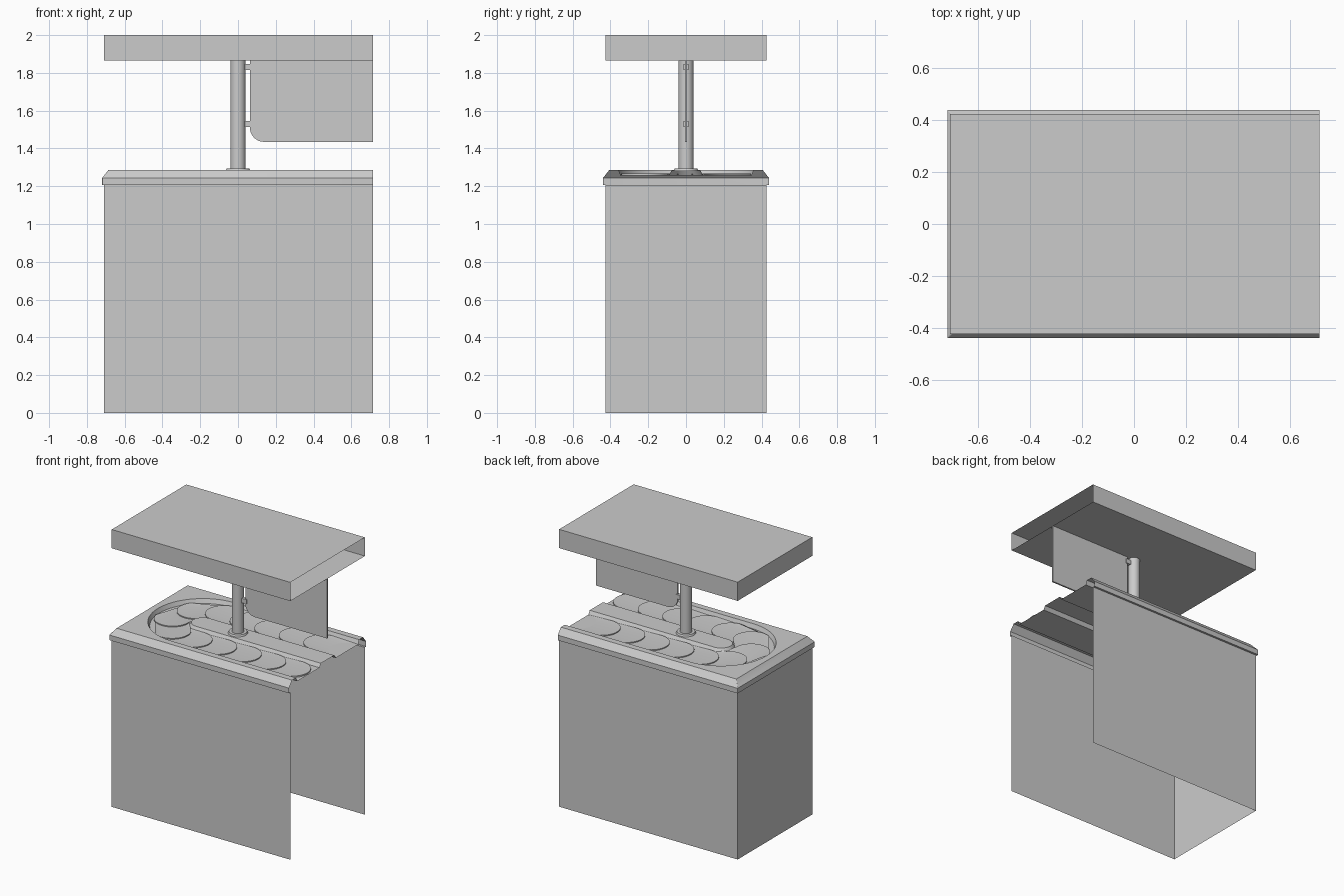
import bpy, bmesh
from math import pi, sin, cos, radians
from mathutils import Vector, Matrix

if "Cube" in bpy.data.objects:
    bpy.data.objects.remove(bpy.data.objects["Cube"])

XR = 0.715  # open right end of the whole unit


def finish(name, bm, smooth=True):
    bmesh.ops.remove_doubles(bm, verts=bm.verts, dist=0.0004)
    bmesh.ops.recalc_face_normals(bm, faces=bm.faces)
    me = bpy.data.meshes.new(name)
    bm.to_mesh(me)
    bm.free()
    ob = bpy.data.objects.new(name, me)
    bpy.context.collection.objects.link(ob)
    if smooth:
        bpy.ops.object.select_all(action='DESELECT')
        ob.select_set(True)
        bpy.context.view_layer.objects.active = ob
        bpy.ops.object.shade_smooth_by_angle(angle=radians(30))
    return ob


def u_loop(hw, left, r, z, n=16):
    """U-shaped outline, open to the right, with rounded left corners."""
    pts = [(XR, hw, z)]
    for sy, a0 in ((1, pi / 2), (-1, pi)):
        for i in range(n + 1):
            a = a0 + pi / 2 * i / n
            pts.append((left + r + r * cos(a), sy * (hw - r) + r * sin(a), z))
    pts.append((XR, -hw, z))
    return pts


def strip(bm, rows):
    rows = [[bm.verts.new(p) for p in row] for row in rows]
    for a, b in zip(rows, rows[1:]):
        for i in range(len(a) - 1):
            bm.faces.new((a[i], a[i + 1], b[i + 1], b[i]))


def loft(name, sections):
    bm = bmesh.new()
    strip(bm, [u_loop(*s) for s in sections])
    return finish(name, bm)


def open_box(name, x0, x1, y0, y1, z0, z1, drop_right=False):
    bm = bmesh.new()
    m = Matrix.Translation(((x0 + x1) / 2, (y0 + y1) / 2, (z0 + z1) / 2)) @ \
        Matrix.Diagonal((x1 - x0, y1 - y0, z1 - z0, 1))
    bmesh.ops.create_cube(bm, size=1, matrix=m)
    if drop_right:
        face = max(bm.faces, key=lambda f: f.calc_center_median().x)
        bmesh.ops.delete(bm, geom=[face], context='FACES_ONLY')
    return finish(name, bm, False)


def cylinder(name, r1, r2, z0, z1, seg=32):
    bm = bmesh.new()
    bmesh.ops.create_cone(bm, cap_ends=True, segments=seg, radius1=r1, radius2=r2,
                          depth=z1 - z0, matrix=Matrix.Translation((0, 0, (z0 + z1) / 2)))
    return finish(name, bm)


# cabinet walls: open at the bottom and the right end
loft("cabinet_walls", [(0.425, -0.71, 0, 0), (0.425, -0.71, 0, 1.206)])

# counter: lip, chamfer, flat rim, belt channel, raised island
CX = -0.28  # centre of the belt turn
loft("counter_top", [
    (0.425, -0.71, 0, 1.206), (0.44, -0.72, 0.004, 1.206), (0.44, -0.72, 0.004, 1.243),
    (0.405, -0.685, 0.004, 1.287), (0.36, CX - 0.36, 0.36, 1.287),
    (0.348, CX - 0.348, 0.348, 1.257), (0.092, CX - 0.092, 0.092, 1.257),
    (0.076, CX - 0.076, 0.076, 1.283), (0, CX, 0, 1.283)])

# conveyor plates: crescents following the U-shaped belt
R, W, N = 0.22, 0.123, 13
L1, LT = XR - CX, pi * R
TOTAL = L1 + LT + (0.585 - CX)


def frame(s):
    """Position and heading of the belt centre line."""
    if s < L1:
        return Vector((XR - s, R)), pi
    if s < L1 + LT:
        a = pi / 2 + (s - L1) / R
        return Vector((CX + R * cos(a), R * sin(a))), a + pi / 2
    return Vector((CX + s - L1 - LT, -R)), 2 * pi


def arc(s, z, n=20):
    c, h = frame(s)
    return [(c.x + W * cos(h + t), c.y + W * sin(h + t), z)
            for t in (-pi / 2 + pi * i / n for i in range(n + 1))]


bm = bmesh.new()
for i in range(N):
    s0, s1 = TOTAL * i / N, TOTAL * (i + 1) / N
    strip(bm, [arc(s0, 1.261), arc(s1, 1.268), arc(s1, 1.258)])
finish("conveyor_plates", bm)

# post and its flange
cylinder("post", 0.04, 0.04, 1.28, 1.866)
cylinder("post_flange", 0.066, 0.06, 1.28, 1.295)

# hanging divider panel with a rounded lower corner
PX, PZ, PR = 0.063, 1.435, 0.075
outline = [(XR, 1.865), (PX, 1.865)]
outline += [(PX + PR - PR * cos(a), PZ + PR - PR * sin(a))
            for a in (pi / 2 * i / 10 for i in range(11))] + [(XR, PZ)]
bm = bmesh.new()
face = bm.faces.new([bm.verts.new((x, -0.006, z)) for x, z in outline])
ext = bmesh.ops.extrude_face_region(bm, geom=[face], use_keep_orig=True)
bmesh.ops.translate(bm, vec=(0, 0.012, 0),
                    verts=[v for v in ext['geom'] if isinstance(v, bmesh.types.BMVert)])
finish("divider_panel", bm)

# clips joining the panel to the post
for k, z in enumerate((1.83, 1.53)):
    open_box(f"panel_clip_{k + 1}", 0.035, 0.075, -0.012, 0.012, z - 0.016, z + 0.016)

# canopy: hollow box, open at the right end
open_box("canopy", -0.71, XR, -0.425, 0.425, 1.865, 2.0, drop_right=True)
